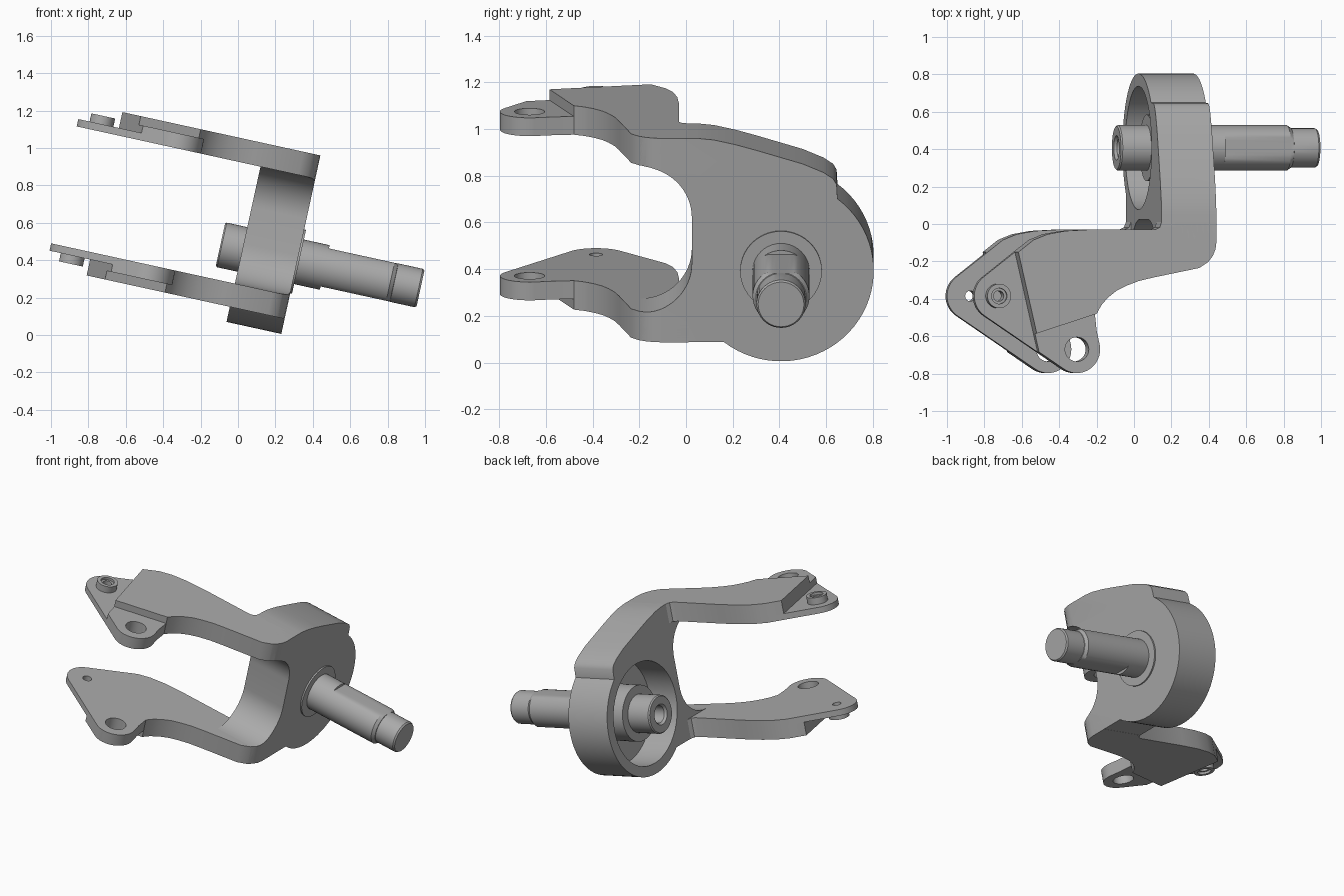
import bpy, bmesh
from math import cos, sin, radians, pi
from mathutils import Vector

cube = bpy.data.objects.get("Cube")
if cube:
    bpy.data.objects.remove(cube, do_unlink=True)

TILT = radians(12.35)      # whole part leans about the y axis
AXLE_Y, AXLE_Z = 0.407, 0.452
MID = 0.585                # mirror height between the two arms
parts = []

metal = bpy.data.materials.new("grey_metal")
metal.use_nodes = True
grey = (0.4, 0.4, 0.4, 1)
metal.diffuse_color = grey
metal.node_tree.nodes["Principled BSDF"].inputs["Base Color"].default_value = grey


def finish(name, bm, keep=True):
    bmesh.ops.remove_doubles(bm, verts=bm.verts, dist=1e-5)
    bmesh.ops.recalc_face_normals(bm, faces=bm.faces)
    mesh = bpy.data.meshes.new(name)
    bm.to_mesh(mesh)
    bm.free()
    mesh.materials.append(metal)
    obj = bpy.data.objects.new(name, mesh)
    bpy.context.collection.objects.link(obj)
    if keep:
        parts.append(obj)
    return obj


def arc(cx, cy, r, a0, a1, n=16):
    angles = [radians(a0 + (a1 - a0) * i / n) for i in range(n + 1)]
    return [(cx + r * cos(a), cy + r * sin(a)) for a in angles]


def prism(name, pts, lo, hi, axis="Z", keep=True):
    """Extrude a 2D outline along Z (outline in x, y) or X (outline in y, z)."""
    place = (lambda p, h: (p[0], p[1], h)) if axis == "Z" else (lambda p, h: (h, p[0], p[1]))
    bm = bmesh.new()
    low = [bm.verts.new(place(p, lo)) for p in pts]
    high = [bm.verts.new(place(p, hi)) for p in pts]
    bm.faces.new(low)
    bm.faces.new(high)
    for i in range(len(pts)):
        j = (i + 1) % len(pts)
        bm.faces.new((low[i], low[j], high[j], high[i]))
    return finish(name, bm, keep)


def disc(cx, cy, r, n=32):
    return arc(cx, cy, r, 0, 360 - 360 / n, n - 1)


def boolean(obj, cutter, mode="DIFFERENCE"):
    mod = obj.modifiers.new("cut", "BOOLEAN")
    mod.operation, mod.solver, mod.object = mode, "EXACT", cutter
    bpy.context.view_layer.objects.active = obj
    bpy.ops.object.modifier_apply(modifier=mod.name)
    bpy.data.objects.remove(cutter, do_unlink=True)


def lathe(name, profile, flat=None, n=40):
    """Spin (x, radius) points about the axle; flat = (x0, x1, half height)."""
    bm = bmesh.new()
    rings = []
    for x, r in profile:
        ring = []
        for i in range(n):
            a = 2 * pi * i / n
            z = r * sin(a)
            if flat and flat[0] < x < flat[1]:
                z = max(-flat[2], min(flat[2], z))
            ring.append(bm.verts.new((x, AXLE_Y + r * cos(a), AXLE_Z + z)))
        rings.append(ring)
    for a, b in zip(rings, rings[1:]):
        for i in range(n):
            j = (i + 1) % n
            bm.faces.new((a[i], a[j], b[j], b[i]))
    bm.faces.new(rings[0])
    bm.faces.new(rings[-1])
    return finish(name, bm)


def clip(pts, a, b):
    """Keep the part of a polygon on the left of the line a to b."""
    a, d = Vector(a), Vector(b) - Vector(a)
    side = lambda p: d.cross(Vector(p) - a)
    out = []
    for p, q in zip(pts, pts[1:] + pts[:1]):
        sp, sq = side(p), side(q)
        if sp >= 0:
            out.append(p)
        if sp * sq < 0:
            out.append(tuple(Vector(p).lerp(Vector(q), sp / (sp - sq))))
    return out


# Hub: C-shaped side profile with a round end
hub_profile = [(-.195, 1.032), (.05, 1.032), (.12, 1.025), (.21, 1.005), (.3, .98), (.5, .92),
               (.59, .882), (.63, .855), (.645, .83)]
hub_profile += arc(AXLE_Y, AXLE_Z, .397, 52.5, -128, 36)
hub_profile += [(-.195, .138)]
hub_profile += arc(-.195, .485, .22, -90, 0) + arc(-.195, .685, .22, 0, 90)
hub = prism("hub", hub_profile, -.075, .225, "X")

# Round the front corner of the hub and bore its pocket
corner = [(.225, -.1), (.22, -.135), (.206, -.17), (.18, -.203), (.132, -.235)]
plan = [(-.2, 1), (.225, 1)] + corner + [(-.2, -.235)]
plan = [(-.075 if x < -.1 else x, y) for x, y in plan]
boolean(hub, prism("hub_trim", plan, -.2, 1.5, keep=False), "INTERSECT")
boolean(hub, prism("pocket_cutter", disc(AXLE_Y, AXLE_Z, .33, 48), -.3, .13, "X", False))

# Arm outline seen from above, with rounded tip and lug
TIP, LUG, END_R = (-.954, -.385), (-.528, -.67), .127
arm = [(-.075, .01), (-.085, -.018), (-.11, -.03), (-.47, -.03), (-.6, -.037),
       (-.7, -.055), (-.775, -.085)]
arm += arc(*TIP, END_R, 128, 236) + arc(*LUG, END_R, 236, 370)
arm += [(-.42, -.57), (-.43, -.48), (-.405, -.435), (-.37, -.395), (-.32, -.356),
        (-.267, -.33), (-.2, -.305), (-.124, -.287)]
arm += corner[::-1] + [(.225, .01)]

# Stepped layers: thin tip plate, lug level, thick arm
step = ((-.758, -.585), (-.861, -.14))
shoulder = ((-.758, -.585), (-.43, -.48))
lug_plan = clip(arm, step[1], step[0])
thick_plan = clip(lug_plan, *shoulder)
layers = [("tip_plate", arm, .905, .945), ("lug_layer", lug_plan, .945, .985),
          ("thick_layer", thick_plan, .985, 1.032)]

for level, sign in (("upper", 1), ("lower", -1)):
    height = lambda h: MID + sign * (h - MID)
    for name, outline, lo, hi in layers:
        layer = prism(f"{level}_arm_{name}", outline, height(lo), height(hi))
        if name != "thick_layer":
            boolean(layer, prism("lug_hole", disc(*LUG, .065), -.5, 1.5, keep=False))
        if name == "tip_plate":
            boolean(layer, prism("tip_hole", disc(*TIP, .028), -.5, 1.5, keep=False))
    # Small threaded boss on the outer side of the tip
    boss = prism(f"{level}_arm_boss", disc(*TIP, .065), height(.945), height(.99))
    boolean(boss, prism("boss_hole", disc(*TIP, .028), -.5, 1.5, keep=False))
    sink = sorted((height(.975), height(1.1)))
    boolean(boss, prism("boss_sink", disc(*TIP, .042), *sink, keep=False))

# Axle spindle with two wrench flats and a reduced tip
lathe("spindle", [(.2, .175), (.235, .175), (.235, .122), (.376, .122), (.3761, .122),
                  (.735, .122), (.755, .108), (.756, .105), (.89, .105), (.9, .098)],
      flat=(.37605, .7555, .104))

# Inner collar and hollow boss standing in the pocket
lathe("inner_boss", [(.14, .178), (-.03, .178), (-.03, .122), (-.187, .122), (-.195, .115),
                     (-.195, .066), (-.18, .055), (-.08, .055)])

# Shade and lean every part
bpy.ops.object.select_all(action="DESELECT")
for obj in parts:
    obj.rotation_euler[1] = TILT
    obj.select_set(True)
bpy.context.view_layer.objects.active = hub
bpy.ops.object.shade_smooth_by_angle(angle=radians(30))
